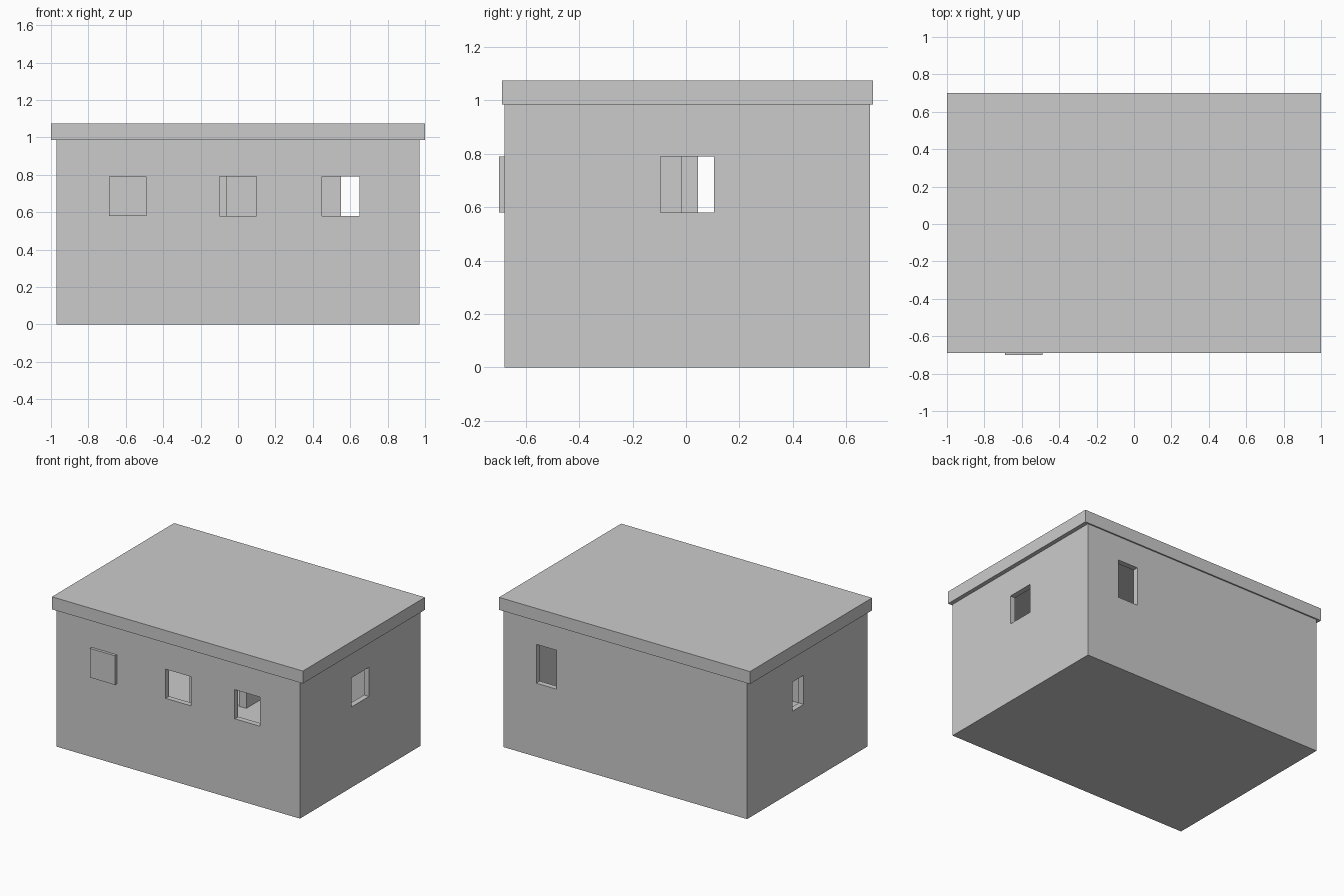
import bpy
import bmesh

old = bpy.data.objects.get("Cube")
if old:
    bpy.data.objects.remove(old, do_unlink=True)

# One plain grey for the whole building
grey = bpy.data.materials.new("plain grey")
grey.use_nodes = True
colour = (0.6, 0.6, 0.6, 1)
grey.diffuse_color = colour
grey.node_tree.nodes["Principled BSDF"].inputs["Base Color"].default_value = colour


def box(name, x, y, z):
    """Make a box from its (low, high) range on each axis."""
    bm = bmesh.new()
    bmesh.ops.create_cube(bm, size=1)
    for v in bm.verts:
        v.co = [r[0] if c < 0 else r[1] for c, r in zip(v.co, (x, y, z))]
    mesh = bpy.data.meshes.new(name)
    bm.to_mesh(mesh)
    bm.free()
    mesh.materials.append(grey)
    obj = bpy.data.objects.new(name, mesh)
    bpy.context.collection.objects.link(obj)
    return obj


def cut(target, x, y, z):
    """Subtract a box from the target."""
    cutter = box("cutter", x, y, z)
    cutter.hide_render = True
    mod = target.modifiers.new("opening", 'BOOLEAN')
    mod.operation = 'DIFFERENCE'
    mod.solver = 'EXACT'
    mod.object = cutter
    bpy.context.view_layer.objects.active = target
    bpy.ops.object.modifier_apply(modifier=mod.name)
    bpy.data.objects.remove(cutter, do_unlink=True)


# Outer walls with a hollow interior
FRONT, BACK, SIDE, TOP = -0.68, 0.69, 0.97, 0.985
WALL, FLOOR = 0.04, 0.19
walls = box("walls", (-SIDE, SIDE), (FRONT, BACK), (0, TOP))
cut(walls, (-SIDE + WALL, SIDE - WALL), (FRONT + WALL, BACK - WALL), (FLOOR, 0.95))

# Window openings, each through one wall
band = (0.58, 0.79)
front_wall = (FRONT - 0.1, FRONT + 0.1)
for x in (0.0, 0.55):
    cut(walls, (x - 0.1, x + 0.1), front_wall, band)
cut(walls, (0.55, 0.71), (BACK - 0.1, BACK + 0.1), (0.53, 0.81))
cut(walls, (SIDE - 0.1, SIDE + 0.1), (-0.095, 0.105), band)
cut(walls, (-SIDE - 0.1, -SIDE + 0.1), (0.045, 0.175), band)

# Inner partition on both sides of a doorway
for name, y in (("partition_front", (-0.38, -0.015)),
                ("partition_back", (0.18, BACK - WALL))):
    box(name, (-0.12, -0.06), y, (FLOOR, 0.95))

# Closed shutter and overhanging flat roof
box("shutter", (-0.69, -0.49), (-0.70, FRONT + 0.01), band)
box("roof", (-1, 1), (-0.69, 0.70), (TOP, 1.075))
